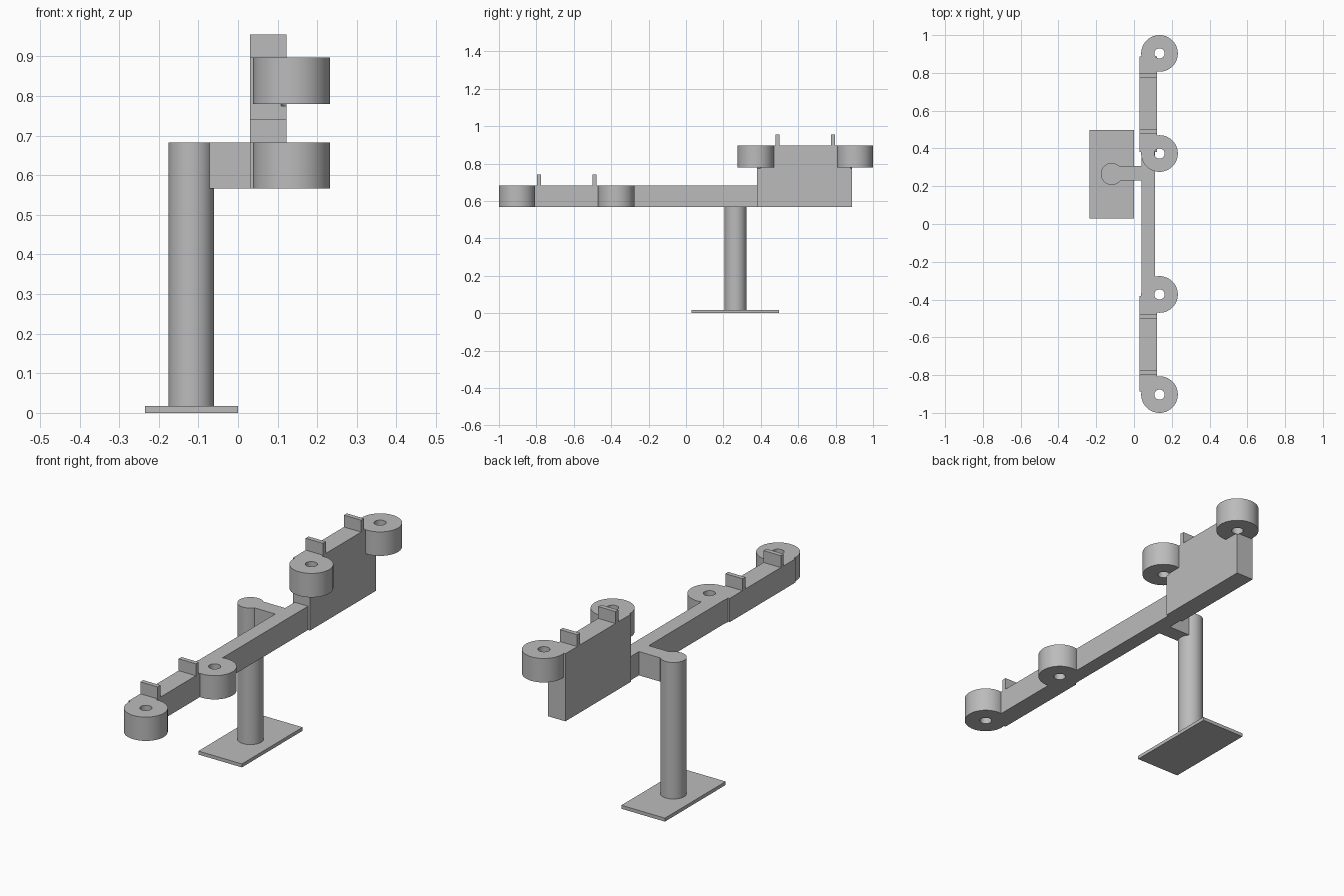
import bpy
import bmesh
from mathutils import Matrix, Vector

default = bpy.data.objects.get("Cube")
if default:
    bpy.data.objects.remove(default, do_unlink=True)

grey = bpy.data.materials.new("plain grey")
grey.use_nodes = True
colour = (0.5, 0.5, 0.5, 1.0)
grey.diffuse_color = colour
grey.node_tree.nodes["Principled BSDF"].inputs["Base Color"].default_value = colour


def finish(name, bm):
    mesh = bpy.data.meshes.new(name)
    bm.to_mesh(mesh)
    bm.free()
    mesh.materials.append(grey)
    ob = bpy.data.objects.new(name, mesh)
    bpy.context.collection.objects.link(ob)
    return ob


def box(name, x, y, z):
    """Block given by its (low, high) range on each axis."""
    bm = bmesh.new()
    bmesh.ops.create_cube(bm, size=1)
    for v in bm.verts:
        v.co = Vector([(r[0] + r[1]) / 2 + c * (r[1] - r[0])
                       for c, r in zip(v.co, (x, y, z))])
    return finish(name, bm)


def cylinder(name, x, y, z, radius, sides=64):
    bm = bmesh.new()
    bmesh.ops.create_cone(
        bm, cap_ends=True, segments=sides, radius1=radius, radius2=radius,
        depth=z[1] - z[0],
        matrix=Matrix.Translation((x, y, (z[0] + z[1]) / 2)))
    return finish(name, bm)


def drill(ob, cutter):
    mod = ob.modifiers.new("hole", 'BOOLEAN')
    mod.operation = 'DIFFERENCE'
    mod.solver = 'EXACT'
    mod.object = cutter
    bpy.context.view_layer.objects.active = ob
    bpy.ops.object.modifier_apply(modifier=mod.name)


LOW, HIGH = (0.567, 0.683), (0.78, 0.897)   # heights of the two roller levels
ARM_X = (0.03, 0.123)
ROLLER_X = 0.135

# Stand
box("base_plate", (-0.235, 0), (0.03, 0.498), (0, 0.017))
round_parts = [cylinder("post", -0.118, 0.265, (0.017, LOW[1]), 0.058)]
box("post_bracket", (-0.075, 0.04), (0.23, 0.306), LOW)

# Long bar with a thicker arm at each end
bar = box("connecting_bar", (0.04, 0.112), (-0.38, 0.38), LOW)
front_arm = box("front_arm", ARM_X, (-0.887, -0.38), LOW)
back_arm = box("back_arm", ARM_X, (0.38, 0.887), (LOW[0], HIGH[1]))

# Drilled rollers and upright tabs, two on each arm
for end, side, level, touching in (("front", -1, LOW, [front_arm, bar]),
                                   ("back", 1, HIGH, [back_arm])):
    for place, roller_y, tab_y in (("inner", 0.373, 0.49), ("outer", 0.903, 0.785)):
        y = side * roller_y
        roller = cylinder(f"{end}_{place}_roller", ROLLER_X, y, level, 0.097)
        cutter = cylinder("hole_cutter", ROLLER_X, y,
                          (level[0] - 0.005, level[1] + 0.02), 0.027, 32)
        cutter.hide_render = True
        for part in [roller] + touching:
            drill(part, cutter)
        bpy.data.objects.remove(cutter, do_unlink=True)
        round_parts.append(roller)
        t = side * tab_y
        box(f"{end}_{place}_tab", ARM_X, (t - 0.011, t + 0.011),
            (level[1], level[1] + 0.058))

# Smooth the curved walls only
bpy.ops.object.select_all(action='DESELECT')
for ob in round_parts:
    ob.select_set(True)
bpy.context.view_layer.objects.active = round_parts[0]
bpy.ops.object.shade_smooth_by_angle()
